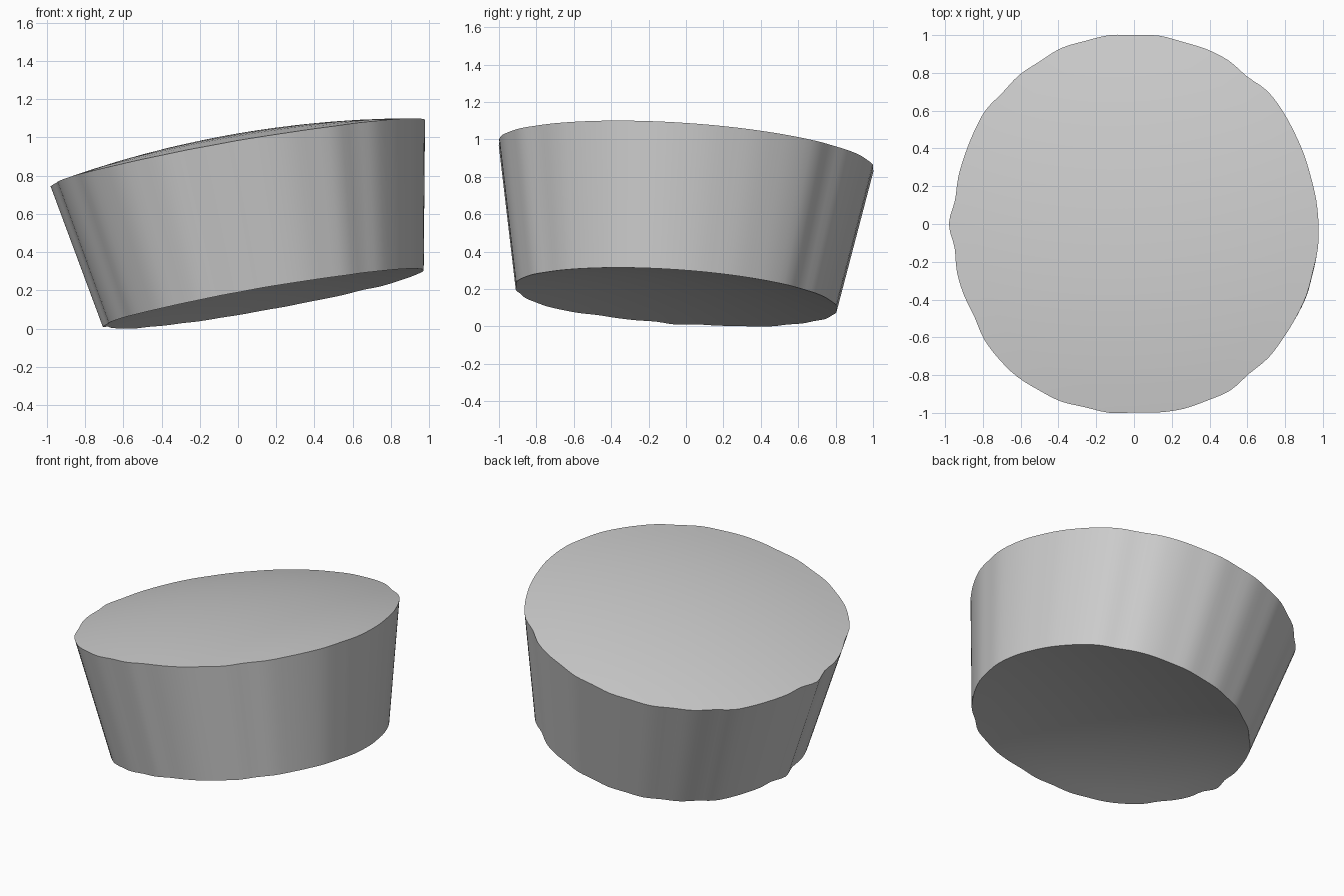
import bpy
import bmesh
import math
from mathutils import Vector

# Remove the default cube only
default_cube = bpy.data.objects.get("Cube")
if default_cube:
    bpy.data.objects.remove(default_cube, do_unlink=True)

# The block is a patch cut radially out of a thick spherical shell
SHELL_CENTRE = Vector((0.93, -0.37, -4.4))
OUTER_RADIUS = 5.495
INNER_SCALE = 0.857
RINGS = 8
SUBSTEPS = 3

# Rim distances from the axis, as thousandths above the base, at equal angles
RIM_BASE = 0.94
RIM_OFFSETS = [
    37, 33, 29, 33, 38, 49, 57, 44, 60, 62, 58, 66,
    60, 68, 63, 68, 55, 56, 44, 50, 38, 28, 23, 16,
    40, 18, 31, 36, 37, 61, 71, 78, 74, 76, 64, 68,
    58, 66, 73, 72, 78, 60, 64, 55, 50, 48, 40, 42,
]


def rim_point(step):
    """Smoothly interpolated point on the wavy rim."""
    count = len(RIM_OFFSETS)
    index, part = divmod(step, SUBSTEPS)
    t = part / SUBSTEPS
    a, b, c, d = (RIM_OFFSETS[(index + k) % count] for k in (-1, 0, 1, 2))
    offset = b + t / 2 * (c - a + t * (2 * a - 5 * b + 4 * c - d + t * (3 * (b - c) + d - a)))
    angle = math.tau * step / (count * SUBSTEPS)
    return Vector((math.cos(angle), math.sin(angle))) * (RIM_BASE + offset / 1000)


def on_shell(flat_point, scale):
    """Lift a flat point onto the outer sphere, then shrink towards the centre."""
    side = flat_point - SHELL_CENTRE.xy
    height = math.sqrt(OUTER_RADIUS ** 2 - side.length_squared)
    return SHELL_CENTRE + Vector((side.x, side.y, height)) * scale


def make_cap(bm, rim, scale):
    """Fill one curved cap with rings and return its outermost ring."""
    count = len(rim)
    middle = bm.verts.new(on_shell(Vector((0, 0)), scale))
    previous = None
    for ring in range(1, RINGS + 1):
        current = [bm.verts.new(on_shell(p * ring / RINGS, scale)) for p in rim]
        for i in range(count):
            j = (i + 1) % count
            if previous:
                bm.faces.new((previous[i], current[i], current[j], previous[j]))
            else:
                bm.faces.new((middle, current[i], current[j]))
        previous = current
    return previous


def make_material(name, colour):
    material = bpy.data.materials.new(name)
    material.use_nodes = True
    material.diffuse_color = colour
    material.node_tree.nodes["Principled BSDF"].inputs["Base Color"].default_value = colour
    return material


# Curved top, curved underside and tapering wall
bm = bmesh.new()
rim = [rim_point(step) for step in range(len(RIM_OFFSETS) * SUBSTEPS)]
upper = make_cap(bm, rim, 1)
lower = make_cap(bm, rim, INNER_SCALE)
for i in range(len(rim)):
    j = (i + 1) % len(rim)
    bm.faces.new((lower[i], lower[j], upper[j], upper[i]))
bmesh.ops.recalc_face_normals(bm, faces=bm.faces)

# Rest the lowest point on the ground
lowest = min(v.co.z for v in bm.verts)
bmesh.ops.translate(bm, verts=bm.verts, vec=(0, 0, -lowest))

mesh = bpy.data.meshes.new("shell_block")
bm.to_mesh(mesh)
bm.free()
block = bpy.data.objects.new("shell_block", mesh)
bpy.context.collection.objects.link(block)
mesh.materials.append(make_material("light_grey", (0.6, 0.6, 0.6, 1)))

# Smooth surfaces with crisp rims
bpy.ops.object.select_all(action="DESELECT")
block.select_set(True)
bpy.context.view_layer.objects.active = block
bpy.ops.object.shade_smooth_by_angle(angle=math.radians(35))
